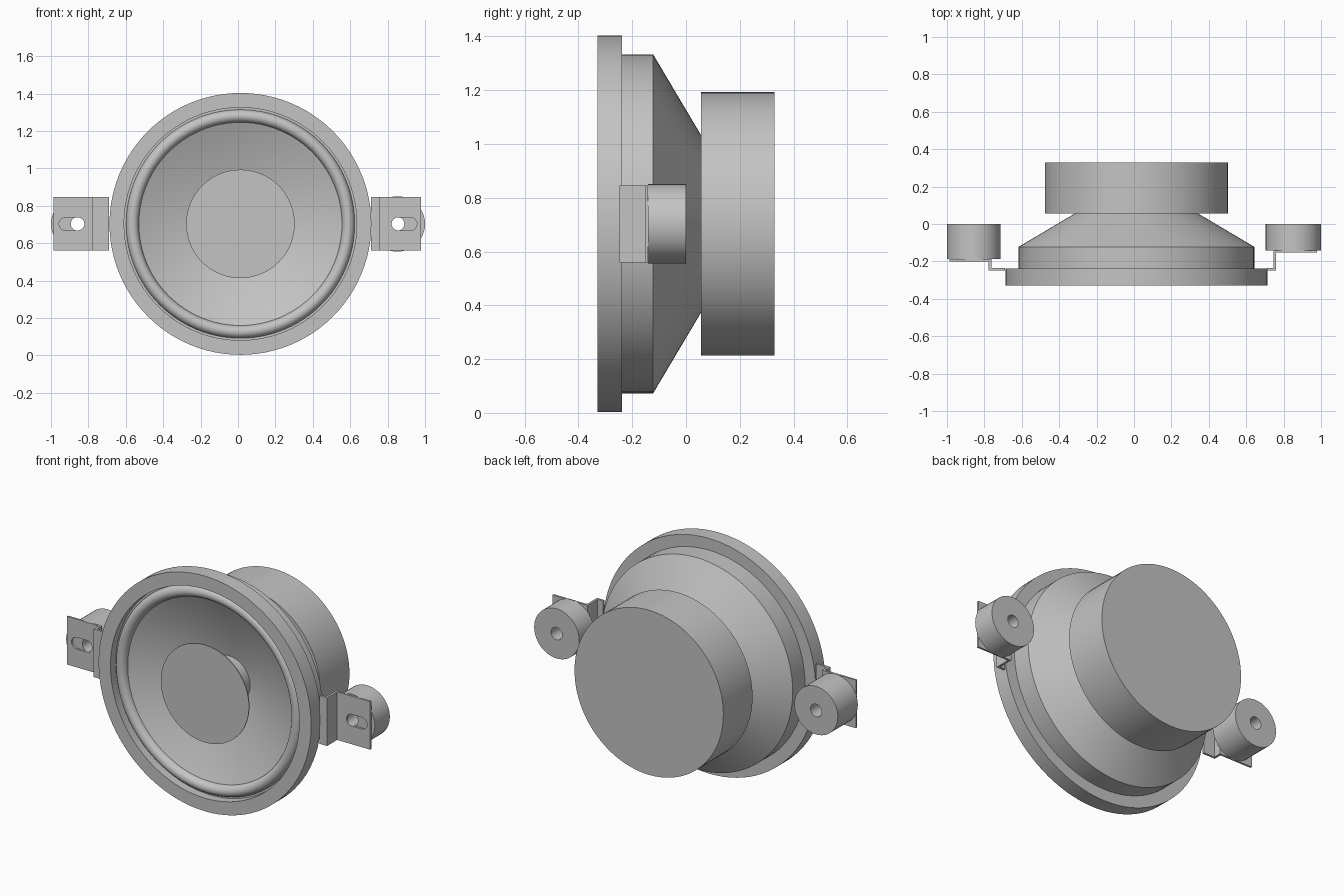
import bpy, bmesh
from math import pi, sin, cos, radians
from mathutils import Matrix, Vector

if "Cube" in bpy.data.objects:
    bpy.data.objects.remove(bpy.data.objects["Cube"], do_unlink=True)

grey = bpy.data.materials.new("plain grey")
grey.use_nodes = True
colour = (0.55, 0.55, 0.55, 1)
grey.diffuse_color = colour
grey.node_tree.nodes["Principled BSDF"].inputs["Base Color"].default_value = colour

CX, CZ = 0.013, 0.703


def finish(name, bm, smooth=True):
    bmesh.ops.remove_doubles(bm, verts=bm.verts, dist=0.0001)
    bmesh.ops.recalc_face_normals(bm, faces=bm.faces)
    mesh = bpy.data.meshes.new(name)
    bm.to_mesh(mesh)
    bm.free()
    obj = bpy.data.objects.new(name, mesh)
    bpy.context.collection.objects.link(obj)
    mesh.materials.append(grey)
    if smooth:
        bpy.ops.object.select_all(action="DESELECT")
        obj.select_set(True)
        bpy.context.view_layer.objects.active = obj
        bpy.ops.object.shade_smooth_by_angle(angle=radians(30))
    return obj


def lathe(name, profile, x=CX, closed=False, steps=96):
    """Spin (radius, y) points about a front-to-back axis."""
    bm = bmesh.new()
    verts = [bm.verts.new((x + r, y, CZ)) for r, y in profile]
    edges = [bm.edges.new(pair) for pair in zip(verts, verts[1:])]
    if closed:
        edges.append(bm.edges.new((verts[-1], verts[0])))
    bmesh.ops.spin(bm, geom=verts + edges, cent=(x, 0, CZ), axis=(0, 1, 0),
                   angle=2 * pi, steps=steps, use_merge=True)
    return finish(name, bm)


def box(name, x0, x1, y0, y1, half_height):
    bm = bmesh.new()
    size = Matrix.Diagonal((abs(x1 - x0), y1 - y0, 2 * half_height, 1))
    place = Matrix.Translation(((x0 + x1) / 2, (y0 + y1) / 2, CZ))
    bmesh.ops.create_cube(bm, size=1, matrix=place @ size)
    return finish(name, bm, False)


def slotted_plate(name, x0, x1, y0, y1, half_height, slot_x, slot_half, slot_r):
    bm = bmesh.new()
    outer = [(x0, -half_height), (x1, -half_height), (x1, half_height), (x0, half_height)]
    slot = []
    for side in (1, -1):
        for i in range(9):
            a = pi * i / 8 - side * pi / 2
            slot.append((slot_x + side * (slot_half - slot_r) + slot_r * cos(a),
                         slot_r * sin(a)))
    edges = []
    for loop in (outer, slot):
        vs = [bm.verts.new((x, y0, CZ + z)) for x, z in loop]
        edges += [bm.edges.new((vs[i - 1], vs[i])) for i in range(len(vs))]
    bmesh.ops.triangle_fill(bm, edges=edges, use_beauty=True, normal=(0, -1, 0))
    result = bmesh.ops.extrude_face_region(bm, geom=bm.faces[:], use_keep_orig=True)
    moved = [v for v in result["geom"] if isinstance(v, bmesh.types.BMVert)]
    bmesh.ops.translate(bm, verts=moved, vec=Vector((0, y1 - y0, 0)))
    return finish(name, bm, False)


# Basket with front flange, collar and tapered back
lathe("basket", [(0.622, -0.33), (0.70, -0.33), (0.70, -0.238), (0.63, -0.238),
                 (0.63, -0.122), (0.33, 0.056), (0.30, 0.056), (0.61, -0.13),
                 (0.61, -0.27), (0.622, -0.28)], closed=True)

# Rear magnet
lathe("magnet", [(0, 0.055), (0.49, 0.055), (0.49, 0.33), (0, 0.33)])

# Rolled surround in the flange recess
roll = [(0.577 + 0.034 * cos(pi * i / 12), -0.28 - 0.036 * sin(pi * i / 12))
        for i in range(13)]
lathe("surround", [(0.623, -0.28)] + roll)

# Cone, and flat cap carried on the coil tube
lathe("cone", [(0.543, -0.28), (0.13, -0.10), (0, -0.10)])
lathe("dust_cap", [(0, -0.33), (0.29, -0.33), (0.29, -0.325), (0, -0.325)])
lathe("coil_tube", [(0.14, -0.325), (0.14, -0.095)])

# Side mounts: stepped bracket with slot, and bushing with a bore
# name, bushing x and radius, plate front y, step x, outer x, inner foot x
mounts = (("right", -0.857, 0.143, -0.20, -0.777, -0.987, -0.69),
          ("left", 0.852, 0.148, -0.153, 0.76, 0.978, 0.711))
for side, bx, br, py, step, outer, inner in mounts:
    sign = 1 if bx > 0 else -1
    back = py + 0.012
    lathe(side + "_bushing", [(0.037, back), (br, back), (br, 0), (0.037, 0)],
          x=bx, closed=True, steps=48)
    low, high = sorted((step - sign * 0.014, outer))
    slotted_plate(side + "_bracket_plate", low, high, py, back, 0.143,
                  sign * 0.889, 0.068, 0.035)
    box(side + "_bracket_step", step - sign * 0.014, step, -0.248, back, 0.143)
    box(side + "_bracket_foot", inner, step, -0.248, -0.235, 0.143)
